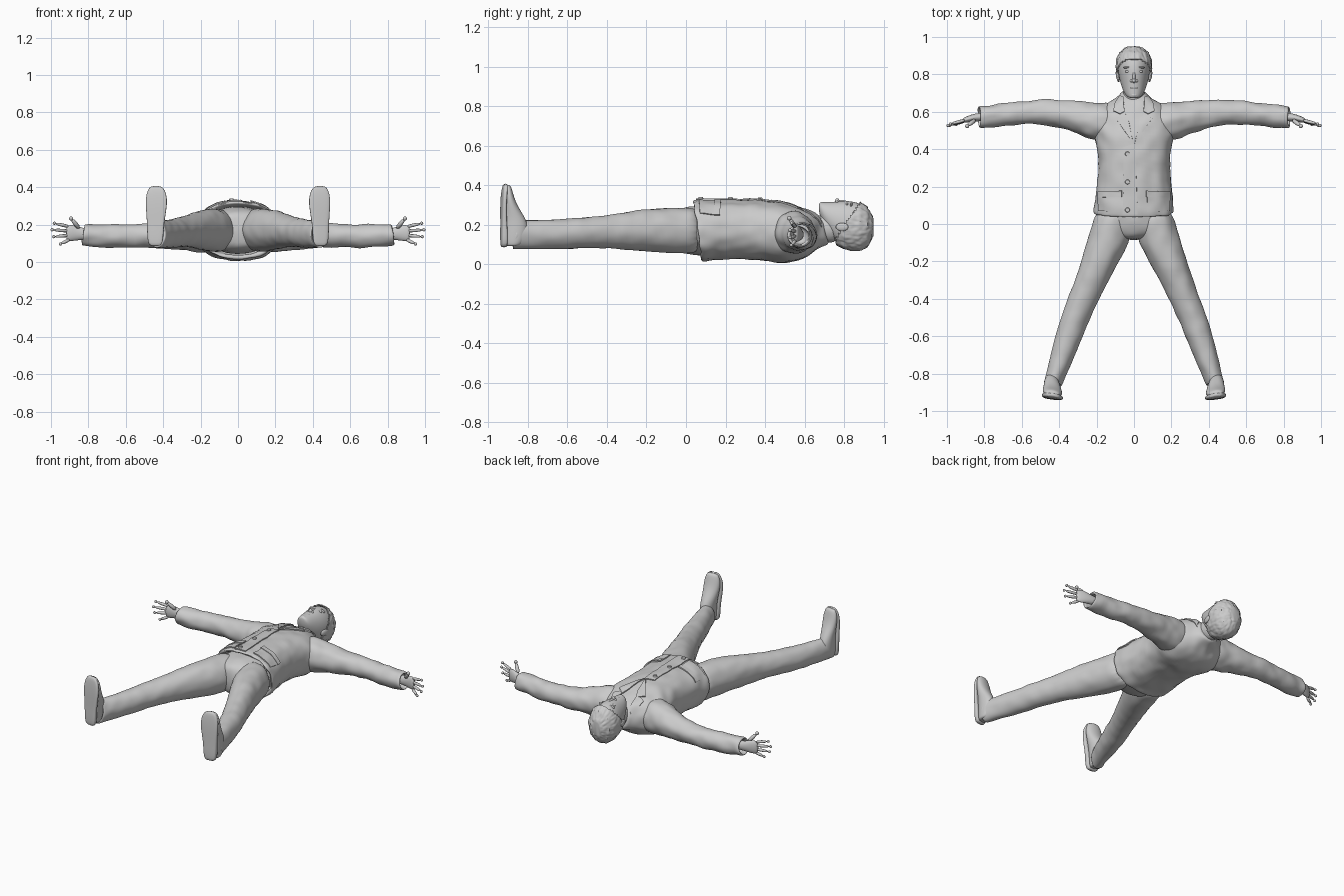
import bpy, bmesh, math
from mathutils import Vector, Matrix, noise
from mathutils.bvhtree import BVHTree

if "Cube" in bpy.data.objects:
    bpy.data.objects.remove(bpy.data.objects["Cube"])

grey = bpy.data.materials.new("plain_grey")
grey.use_nodes = True
tone = (0.6, 0.6, 0.6, 1)
grey.diffuse_color = tone
grey.node_tree.nodes["Principled BSDF"].inputs["Base Color"].default_value = tone
parts = []


def loft(bm, axis, sections, side=1, n=20, power=1.0):
    """Rings (t, u, v, ru, rv, slant) stacked along an axis and capped."""
    rings = []
    for t, u, v, ru, rv, *slant in sections:
        ring = []
        for i in range(n):
            a = math.tau * i / n
            c, s = math.cos(a), math.sin(a)
            du = math.copysign(abs(c) ** power, c) * ru
            dv = math.copysign(abs(s) ** power, s) * rv
            w = t + (slant[0] * dv if slant else 0)
            x, y, z = {"x": (w, u + du, v + dv), "y": (u + du, w, v + dv),
                       "z": (u + du, v + dv, w)}[axis]
            ring.append(bm.verts.new((x * side, y, z)))
        rings.append(ring)
    for a, b in zip(rings, rings[1:]):
        for i in range(n):
            j = (i + 1) % n
            bm.faces.new((a[i], a[j], b[j], b[i]))
    bm.faces.new(rings[0])
    bm.faces.new(rings[-1])


def blob(bm, centre, size, tilt=0):
    m = Matrix.Translation(centre) @ Matrix.Rotation(tilt, 4, "Z") @ Matrix.Diagonal((*size, 1))
    bmesh.ops.create_icosphere(bm, subdivisions=3, radius=1, matrix=m)


def finger(bm, base, tip, r):
    a, b = Vector(base), Vector(tip)
    rot = (b - a).to_track_quat("Z", "Y").to_matrix().to_4x4()
    bmesh.ops.create_cone(bm, cap_ends=True, segments=12, radius1=r, radius2=r * .75,
                          depth=(b - a).length, matrix=Matrix.Translation((a + b) / 2) @ rot)
    blob(bm, tip, (r * .75,) * 3)


def finish(name, bm, sub=0, wrinkle=0, solid=0):
    bmesh.ops.recalc_face_normals(bm, faces=bm.faces)
    me = bpy.data.meshes.new(name)
    bm.to_mesh(me)
    bm.free()
    ob = bpy.data.objects.new(name, me)
    bpy.context.collection.objects.link(ob)
    if sub:
        ob.modifiers.new("round", "SUBSURF").levels = sub
    if solid:
        m = ob.modifiers.new("thickness", "SOLIDIFY")
        m.thickness, m.offset = solid, 0
    if sub or solid:
        dg = bpy.context.evaluated_depsgraph_get()
        me = bpy.data.meshes.new_from_object(ob.evaluated_get(dg))
        ob.modifiers.clear()
        ob.data = me
    if wrinkle:
        moved = [v.co + v.normal * wrinkle * noise.noise(v.co * 16) for v in me.vertices]
        for v, co in zip(me.vertices, moved):
            v.co = co
    me.materials.clear()
    me.materials.append(grey)
    parts.append(ob)
    return ob


# Jacket: torso with a hollow hem, and hollow sleeves
bm = bmesh.new()
loft(bm, "y", [(.17, 0, .17, .17, .125), (.085, 0, .17, .195, .135, -.15),
               (.06, 0, .17, .198, .138, -.15), (.055, 0, .17, .217, .156, -.15),
               (.085, 0, .17, .217, .157, -.12), (.16, 0, .174, .208, .152),
               (.3, 0, .175, .192, .152), (.4, 0, .172, .195, .155),
               (.48, 0, .158, .225, .156), (.56, 0, .15, .235, .142),
               (.62, 0, .155, .19, .118), (.655, 0, .165, .12, .09),
               (.695, 0, .165, .07, .068, -.25), (.71, 0, .165, .064, .06, -.25)], power=.85)
for s in (1, -1):
    loft(bm, "x", [(.08, .55, .16, .1, .1), (.18, .545, .16, .105, .115),
                   (.24, .553, .158, .098, .1), (.3, .569, .15, .088, .088),
                   (.4, .59, .145, .073, .07), (.5, .6, .142, .067, .065),
                   (.6, .596, .138, .062, .063), (.7, .583, .138, .061, .062),
                   (.8, .573, .145, .06, .06, -.15), (.83, .572, .145, .06, .058, -.15),
                   (.83, .572, .145, .046, .044, -.15), (.8, .573, .145, .045, .044),
                   (.76, .575, .145, .04, .04)], s)
jacket = finish("jacket", bm, 2, .007)

# Trousers: pelvis and two legs with hollow cuffs
bm = bmesh.new()
loft(bm, "y", [(.24, 0, .17, .17, .12), (.1, 0, .17, .195, .13), (.02, 0, .17, .2, .124),
               (-.04, 0, .17, .17, .11), (-.085, 0, .17, .08, .08)])
for s in (1, -1):
    loft(bm, "y", [(.08, .1, .17, .1, .115), (0, .115, .17, .108, .118),
                   (-.1, .14, .17, .115, .115), (-.2, .18, .172, .103, .109),
                   (-.3, .226, .168, .092, .096), (-.4, .269, .165, .085, .083),
                   (-.5, .312, .16, .079, .077), (-.6, .348, .153, .074, .078),
                   (-.7, .38, .15, .066, .075), (-.8, .415, .15, .055, .074, .15),
                   (-.85, .432, .15, .051, .075, .2), (-.865, .436, .15, .049, .074, .2),
                   (-.86, .436, .15, .036, .062, .2), (-.82, .426, .15, .036, .06, .2)], s)
finish("trousers", bm, 2, .004)


# Shoes: uppers, then flat soles
def shear(bm):
    for v in bm.verts:
        v.co.y += .13 * (abs(v.co.x) - .44)


bm = bmesh.new()
for s in (1, -1):
    loft(bm, "z", [(.09, .442, -.88, .03, .03), (.1, .442, -.875, .037, .05),
                   (.15, .442, -.865, .041, .065), (.2, .44, -.865, .043, .065),
                   (.24, .438, -.873, .045, .056), (.3, .436, -.892, .052, .036),
                   (.35, .436, -.9, .053, .026), (.39, .437, -.904, .041, .02),
                   (.402, .438, -.906, .026, .012)], s)
shear(bm)
finish("shoes", bm, 2)
bm = bmesh.new()
for s in (1, -1):
    loft(bm, "z", [(.084, .442, -.922, .026, .013), (.1, .442, -.922, .04, .016),
                   (.15, .442, -.922, .044, .017), (.2, .441, -.923, .045, .014),
                   (.28, .437, -.925, .055, .012), (.34, .436, -.922, .059, .012),
                   (.385, .437, -.917, .047, .012), (.408, .438, -.913, .027, .01)], s, power=.5)
shear(bm)
finish("shoe_soles", bm, 1)

# Hands: palm, four spread fingers and a raised thumb
bm = bmesh.new()
for s in (1, -1):
    loft(bm, "x", [(.77, .575, .148, .026, .03), (.83, .572, .15, .022, .03),
                   (.87, .566, .155, .02, .042), (.9, .557, .155, .016, .044),
                   (.92, .552, .153, .011, .038)], s)
    for z, tip in ((.187, (.982, .535, .207)), (.165, (.994, .527, .172)),
                   (.143, (.985, .527, .135)), (.122, (.95, .533, .096))):
        finger(bm, (s * .895, .557, z), (s * tip[0], tip[1], tip[2]), .0115)
    finger(bm, (s * .845, .56, .175), (s * .892, .523, .232), .015)
finish("hands", bm, 1)

# Head: skull, neck, ears and facial features
skull = [(.672, 0, .288, .022, .022), (.685, 0, .268, .044, .046),
         (.72, 0, .235, .062, .08), (.76, 0, .212, .075, .105),
         (.8, 0, .203, .083, .118), (.84, 0, .197, .088, .122),
         (.88, 0, .192, .085, .117), (.915, 0, .188, .07, .095),
         (.938, 0, .186, .042, .055)]
bm = bmesh.new()
loft(bm, "y", skull, n=24)
loft(bm, "y", [(.6, 0, .165, .066, .07), (.66, 0, .175, .058, .065),
               (.72, 0, .185, .058, .075), (.77, 0, .185, .06, .08)])
finish("head", bm, 2)
bm = bmesh.new()
blob(bm, (0, .785, .311), (.009, .035, .014))
blob(bm, (0, .766, .316), (.012, .012, .017))
blob(bm, (0, .727, .306), (.024, .005, .009))
blob(bm, (0, .717, .303), (.02, .006, .01))
blob(bm, (0, .69, .298), (.022, .015, .017))
for s in (1, -1):
    blob(bm, (s * .014, .765, .311), (.008, .008, .01))
    blob(bm, (s * .034, .838, .299), (.024, .006, .012), -s * .12)
    blob(bm, (s * .033, .815, .302), (.015, .007, .009))
    blob(bm, (s * .087, .79, .188), (.009, .033, .021), -s * .2)
finish("face_and_ears", bm)

# Hair: swollen scalp cut back behind a slanted hairline
bm = bmesh.new()
loft(bm, "y", [(y, x, z, rx + .006, rz + .006) for y, x, z, rx, rz in skull[3:]]
     + [(.945, 0, .186, .03, .04)], n=48)
bmesh.ops.subdivide_edges(bm, edges=bm.edges[:], cuts=3, use_grid_fill=True)


def bald(c):
    return c.y < .8 + (.75 * (c.z - .2) if c.z > .2 else .55 * (c.z - .2))


bmesh.ops.delete(bm, geom=[f for f in bm.faces if bald(f.calc_center_median())], context="FACES")
for v in bm.verts:
    v.co += (v.co - Vector((0, .83, .19))).normalized() * .005 * noise.noise(v.co * 60)
finish("hair", bm, solid=.006)

# Jacket details laid on the cloth
cloth = BVHTree.FromPolygons([v.co for v in jacket.data.vertices],
                             [tuple(p.vertices) for p in jacket.data.polygons])


def on_cloth(x, y, lift):
    hit = cloth.ray_cast(Vector((x, y, 1)), Vector((0, 0, -1)))[0]
    return Vector((x, y, (hit.z if hit else .25) + lift))


def plates(name, outline, sides=(1, -1), lift=.004, thick=.007):
    bm = bmesh.new()
    for s in sides:
        bm.faces.new([bm.verts.new((s * x, y, 0)) for x, y in outline])
    bmesh.ops.triangulate(bm, faces=bm.faces)
    bmesh.ops.subdivide_edges(bm, edges=bm.edges[:], cuts=7, use_grid_fill=True)
    for v in bm.verts:
        v.co = on_cloth(v.co.x, v.co.y, lift)
    finish(name, bm, solid=thick)


plates("lapels", [(.004, .43), (.045, .49), (.098, .565), (.07, .585), (.05, .6), (.028, .55)])
plates("collar", [(.05, .603), (.075, .588), (.11, .605), (.1, .65), (.075, .685),
                  (.056, .68), (.055, .64)], lift=.006)
plates("pockets", [(.07, .065), (.19, .07), (.192, .16), (.07, .165)])
plates("pocket_flaps", [(.066, .145), (.194, .142), (.192, .172), (.066, .178)], lift=.008)
plates("front_placket", [(.02, .05), (.005, .43), (-.055, .41), (-.06, .05)], (1,), .003)
bm = bmesh.new()
for y in (.375, .225, .075):
    m = Matrix.Translation(on_cloth(-.035, y, .009))
    bmesh.ops.create_cone(bm, cap_ends=True, segments=16, radius1=.013, radius2=.011,
                          depth=.009, matrix=m)
finish("buttons", bm)

# Smooth shading that keeps the sharp edges
bpy.ops.object.select_all(action="DESELECT")
for ob in parts:
    ob.select_set(True)
bpy.context.view_layer.objects.active = jacket
bpy.ops.object.shade_smooth_by_angle(angle=math.radians(45))
